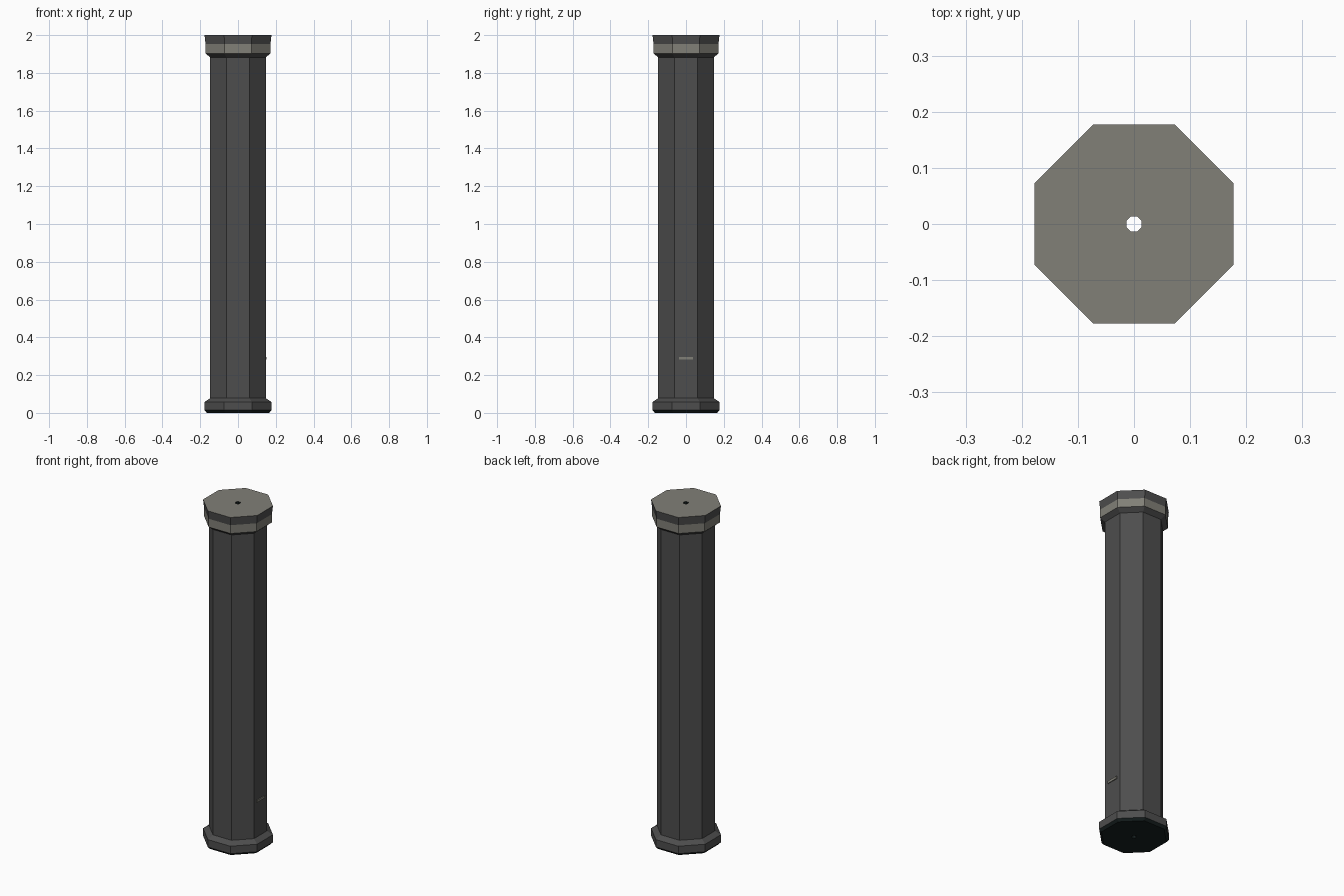
import bpy, bmesh, math

if "Cube" in bpy.data.objects:
    bpy.data.objects.remove(bpy.data.objects["Cube"])

SIDES = 8
HOLE = 0.0135


def material(name, rgb):
    m = bpy.data.materials.new(name)
    m.diffuse_color = (*rgb, 1)
    m.use_nodes = True
    m.node_tree.nodes["Principled BSDF"].inputs["Base Color"].default_value = m.diffuse_color
    return m


dark_grey = material("dark grey", (0.075, 0.075, 0.075))
warm_grey = material("warm grey", (0.22, 0.215, 0.185))
near_black = material("near black", (0.008, 0.014, 0.014))
MATS = [dark_grey, warm_grey, near_black]


def octagon_part(name, profile, colours):
    """Sweep (apothem, z) points round z; colours gives one slot per segment."""
    bm = bmesh.new()
    k = 1 / math.cos(math.pi / SIDES)
    rings = []
    for apothem, z in profile:
        angles = [(i + 0.5) * 2 * math.pi / SIDES for i in range(SIDES)]
        rings.append([bm.verts.new((apothem * k * math.cos(a),
                                    apothem * k * math.sin(a), z)) for a in angles])
    for low, high, slot in zip(rings, rings[1:], colours):
        for i in range(SIDES):
            j = (i + 1) % SIDES
            bm.faces.new((low[i], low[j], high[j], high[i])).material_index = slot
    mesh = bpy.data.meshes.new(name)
    bm.to_mesh(mesh)
    bm.free()
    for m in MATS:
        mesh.materials.append(m)
    obj = bpy.data.objects.new(name, mesh)
    bpy.context.collection.objects.link(obj)
    return obj


# Column: one outline from the underside hole, over base, shaft and cap, to the top hole
octagon_part("column", [
    (HOLE, 0.0), (0.165, 0.0), (0.177, 0.014), (0.177, 0.058), (0.147, 0.078),
    (0.147, 1.882), (0.172, 1.903), (0.172, 1.952), (0.177, 2.0), (HOLE, 2.0)],
    [2, 2, 0, 0, 0, 0, 1, 0, 1])

# Narrow bore running the full height
octagon_part("bore", [(HOLE, 2.0), (HOLE, 0.0)], [2])

# Small raised bar on the right side of the shaft
bpy.ops.mesh.primitive_cube_add(size=1, location=(0.147, 0, 0.29))
bar = bpy.context.object
bar.name = "side_bar"
bar.scale = (0.01, 0.072, 0.014)
bar.data.materials.append(warm_grey)
